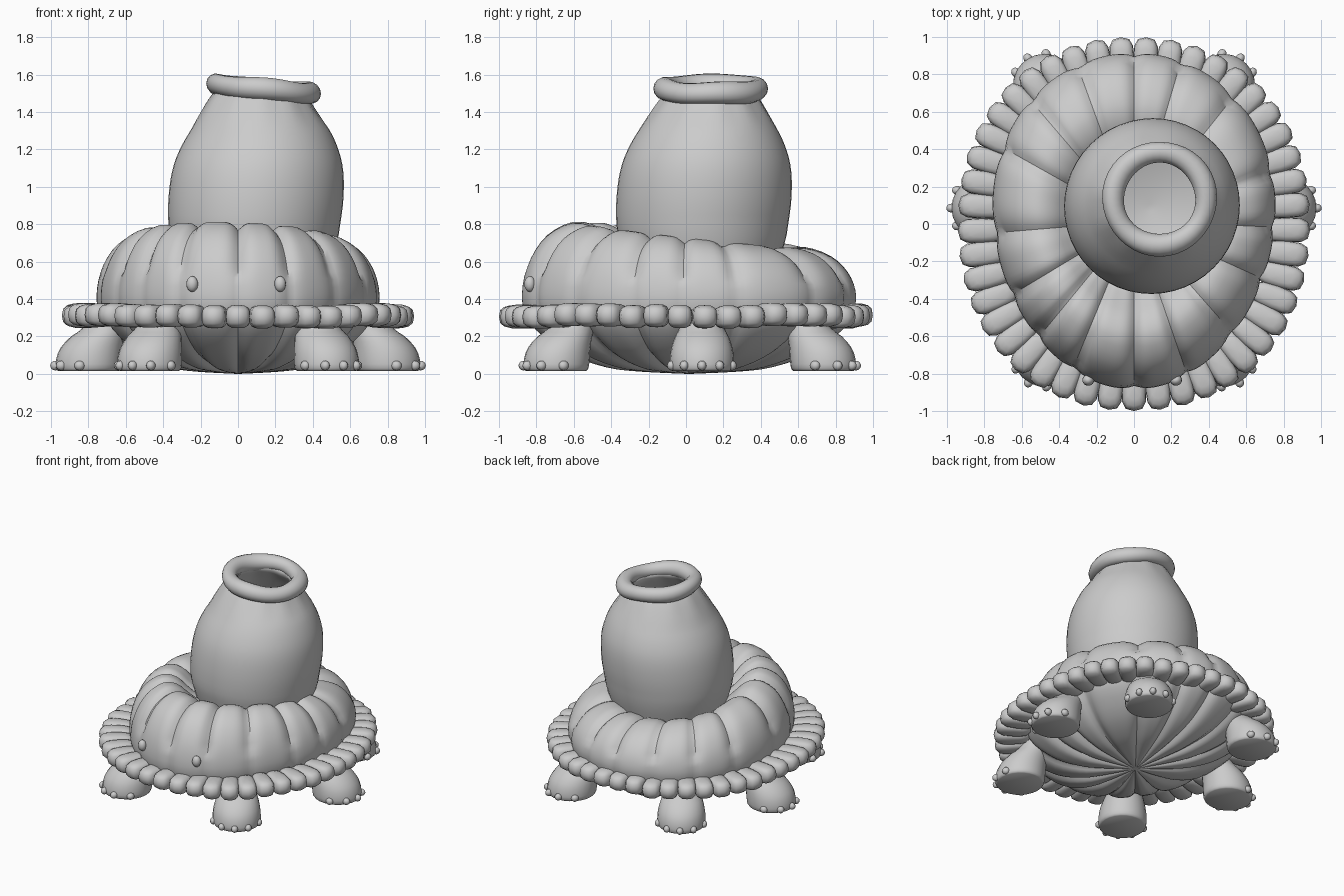
import bpy, bmesh, math, random
from math import sin, cos, pi, tau
from mathutils import Vector

random.seed(4)
if "Cube" in bpy.data.objects:
    bpy.data.objects.remove(bpy.data.objects["Cube"])

CLAY = (0.6, 0.6, 0.6, 1)
clay = bpy.data.materials.new("grey clay")
clay.use_nodes = True
clay.diffuse_color = CLAY
clay.node_tree.nodes["Principled BSDF"].inputs["Base Color"].default_value = CLAY


def finish(bm, name, angle=50):
    bmesh.ops.recalc_face_normals(bm, faces=bm.faces)
    mesh = bpy.data.meshes.new(name)
    bm.to_mesh(mesh)
    bm.free()
    mesh.materials.append(clay)
    obj = bpy.data.objects.new(name, mesh)
    bpy.context.collection.objects.link(obj)
    bpy.ops.object.select_all(action="DESELECT")
    obj.select_set(True)
    bpy.context.view_layer.objects.active = obj
    bpy.ops.object.shade_smooth_by_angle(angle=math.radians(angle))


def smooth_profile(points, steps=3):
    """Catmull-Rom resampling of a short point list."""
    pts = [Vector(p) for p in points]
    out = []
    for i in range(len(pts) - 1):
        a, b, c, d = (pts[max(i - 1, 0)], pts[i], pts[i + 1],
                      pts[min(i + 2, len(pts) - 1)])
        for k in range(steps):
            u = k / steps
            out.append(b + (c - a) * u / 2 + (2 * a - 5 * b + 4 * c - d) * u * u / 2
                       + (3 * b - a - 3 * c + d) * u ** 3 / 2)
    return out + [pts[-1]]


def skin(bm, rows, segments, place, caps=True):
    """Skin rings of vertices; place(row, angle) gives each position."""
    rings = [[bm.verts.new(place(r, tau * i / segments)) for i in range(segments)]
             for r in rows]
    for lo, hi in zip(rings, rings[1:]):
        for i in range(segments):
            j = (i + 1) % segments
            bm.faces.new((lo[i], lo[j], hi[j], hi[i]))
    if caps:
        bm.faces.new(rings[0])
        bm.faces.new(rings[-1])


def rounded_pebble(bm, centre, out, size, power=1.0, taper=0.0):
    """Ellipsoid whose x axis points along out; size is half extents."""
    side = Vector((-out.y, out.x, 0))
    verts = bmesh.ops.create_uvsphere(bm, u_segments=12, v_segments=8, radius=1)["verts"]
    for v in verts:
        p = [math.copysign(abs(c) ** power, c) for c in v.co]
        wide = 1 + taper * p[0]
        v.co = (centre + out * p[0] * size[0] + side * p[1] * size[1] * wide
                + Vector((0, 0, p[2] * size[2] * wide)))


# Lobed body: a cushion with radial creases above and below
body_profile = smooth_profile([
    (0.02, 0.0), (0.3, 0.012), (0.5, 0.035), (0.72, 0.105), (0.92, 0.235),
    (0.99, 0.35), (0.995, 0.46), (0.95, 0.58), (0.85, 0.685), (0.7, 0.742),
    (0.57, 0.72), (0.46, 0.65), (0.35, 0.6), (0.02, 0.57)])


def body_point(p, t):
    s, z = p
    crease = (1 - abs(sin(8 * t + 0.5 * sin(3 * t + 1) + 0.3 * sin(5 * t)))) ** 2
    pull = crease * (0.05 if 0.3 < z < 0.5 else 0.11) * min(1, s * 2)
    s += (0.55 - s) * pull
    z += (0.4 - z) * pull
    if z > 0.4:
        z -= (z - 0.4) * 0.2 * sin(t) + (z - 0.4) * 0.05 * cos(t)
    return (0.755 * s * cos(t) * (1 + 0.08 * sin(t)), 0.015 + 0.9 * s * sin(t), z)


bm = bmesh.new()
skin(bm, body_profile, 180, body_point)
finish(bm, "lobed_body", 40)

# Skirt of pebbles evenly spaced around a squarish oval
BEADS, FINE = 45, 1840


def oval(t):
    c, s = cos(t), sin(t)
    return Vector((0.942 * math.copysign(abs(c) ** 0.91, c),
                   math.copysign(abs(s) ** 0.91, s), 0))


track = [oval(tau * i / FINE - pi / 2) for i in range(FINE + 1)]
lengths = [0.0]
for a, b in zip(track, track[1:]):
    lengths.append(lengths[-1] + (b - a).length)
bm = bmesh.new()
k = 0
for n in range(BEADS):
    while lengths[k] < lengths[-1] * n / BEADS:
        k += 1
    p = track[k]
    along = (track[(k + 8) % FINE] - track[(k - 8) % FINE]).normalized()
    out = Vector((along.y, -along.x, 0))
    half = 0.13
    centre = p - out * half + Vector((0, 0, 0.31 + random.uniform(-0.008, 0.008)))
    rounded_pebble(bm, centre, out, (half, 0.067, 0.062), 0.67, 0.06)
finish(bm, "pebble_skirt", 60)

# Vase: outer wall up to the neck, then back down inside
vase_profile = smooth_profile([
    (0.02, 0.4), (0.33, 0.45), (0.435, 0.68), (0.464, 0.85), (0.466, 1.0),
    (0.45, 1.12), (0.415, 1.22), (0.367, 1.31), (0.305, 1.41), (0.25, 1.49),
    (0.22, 1.52), (0.2, 1.48), (0.275, 1.38), (0.385, 1.2), (0.435, 1.0),
    (0.38, 0.72), (0.02, 0.62)])


def vase_point(p, t):
    r, z = p
    lean = 0.045 * max(0, z - 0.8) / 0.7
    neck = min(1, max(0, (z - 1.3) / 0.15))
    r *= 1 + 0.015 * neck * sin(11 * t)
    return (0.087 + lean + r * cos(t), 0.087 + lean + r * sin(t),
            z - neck * 0.1 * r * cos(t))


bm = bmesh.new()
skin(bm, vase_profile, 48, vase_point)
finish(bm, "vase")

# Rolled lip, tilted and slightly uneven
bm = bmesh.new()


def lip_point(a, t):
    thick = 0.058 + 0.003 * sin(3 * t)
    r = 0.249 + thick * cos(a)
    return (0.137 + r * cos(t), 0.135 + r * sin(t),
            1.522 + thick * sin(a) - 0.09 * r * cos(t) + 0.004 * sin(4 * t + 1))


skin(bm, [tau * i / 14 for i in range(15)], 40, lip_point, caps=False)
bmesh.ops.remove_doubles(bm, verts=bm.verts, dist=0.0001)
finish(bm, "vase_lip", 70)

# Six stubby legs with clawed feet; rows are (shift outwards, scale, z)
leg_rows = smooth_profile([
    (0, 0.92, 0.015), (0, 1, 0.03), (-0.005, 1.01, 0.08), (-0.02, 0.96, 0.14),
    (-0.055, 0.84, 0.2), (-0.1, 0.7, 0.25), (-0.16, 0.6, 0.36)], 2)
places = [("front", (0.475, -0.695), (0.5, -0.86)),
          ("middle", (0.8, 0.085), (1, 0)),
          ("rear", (0.475, 0.735), (0.52, 0.85))]
for place, foot, heading in places:
    for side_name, sx in (("left", 1), ("right", -1)):
        centre = Vector((foot[0] * sx, foot[1], 0))
        out = Vector((heading[0] * sx, heading[1], 0)).normalized()
        across = Vector((-out.y, out.x, 0))

        def leg_point(row, t):
            shift, scale, z = row
            return (centre + out * (shift + 0.175 * scale * cos(t))
                    + across * 0.17 * scale * sin(t) + Vector((0, 0, z)))

        bm = bmesh.new()
        skin(bm, leg_rows, 24, leg_point)
        finish(bm, f"{place}_{side_name}_leg")
        bm = bmesh.new()
        for a in (-1.3, -0.6, 0, 0.6, 1.3):
            claw = (centre + out * 0.176 * cos(a) + across * 0.168 * sin(a)
                    + Vector((0, 0, 0.044)))
            rounded_pebble(bm, claw, out, (0.028, 0.024, 0.026))
        finish(bm, f"{place}_{side_name}_claws", 60)

# Small beady eyes
for side_name, x in (("left", 0.225), ("right", -0.245)):
    bm = bmesh.new()
    rounded_pebble(bm, Vector((x, -0.835, 0.48)), Vector((x * 0.8, -1, 0)).normalized(),
                   (0.03, 0.032, 0.042))
    finish(bm, f"{side_name}_eye", 60)
